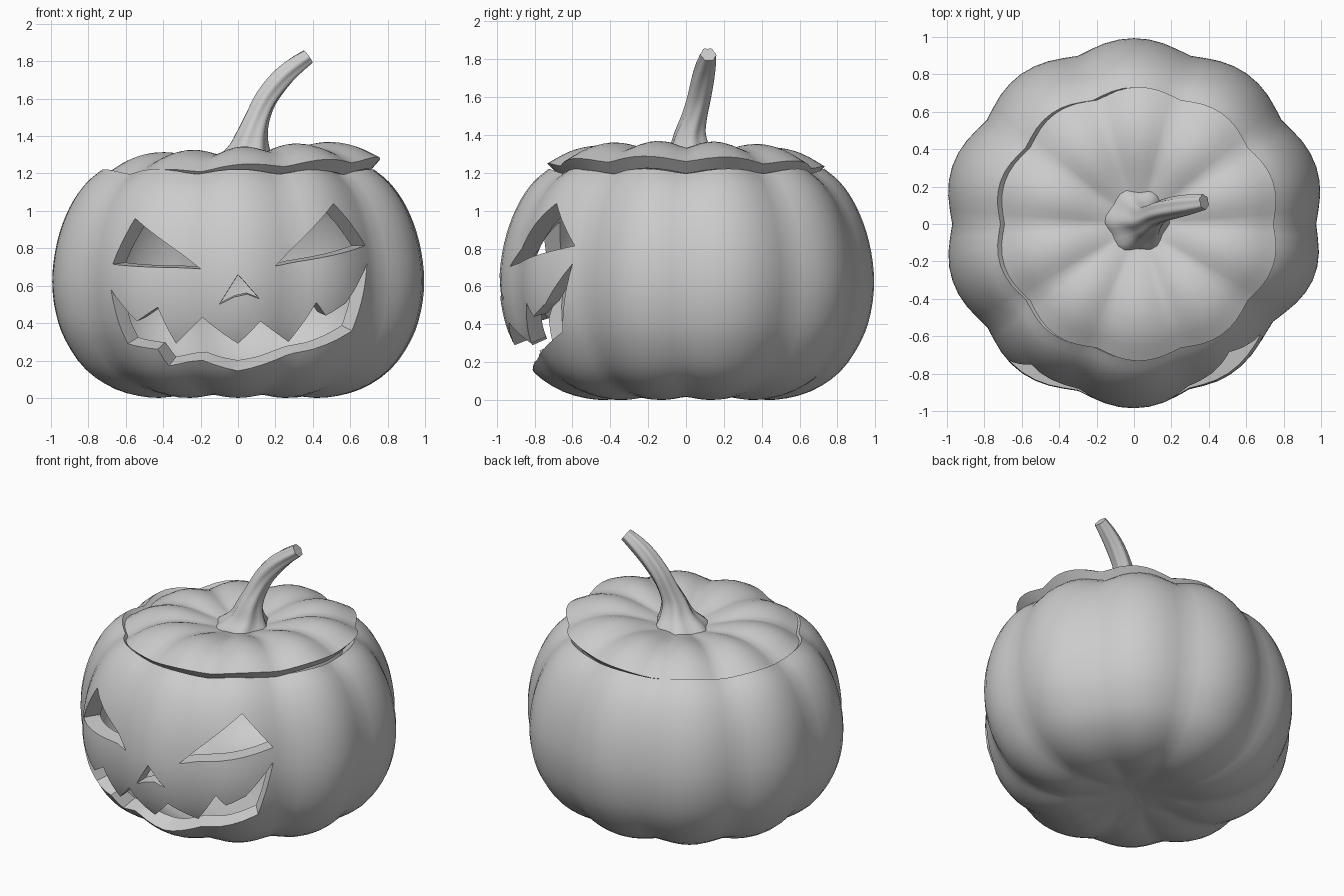
import bpy, bmesh, math
from mathutils import Vector

if "Cube" in bpy.data.objects:
    bpy.data.objects.remove(bpy.data.objects["Cube"])

SEG = 80        # 10 ribs, 8 segments each
Y_SCALE = 0.968


def bulge(a):
    """0 in a groove, about 1 on the crown of a rib."""
    return math.sqrt(math.sin(5 * a) ** 2 + 0.02)


def lobe(a, skew=1):
    """Ribbed radius; the body is flatter at the front right."""
    dip = math.degrees(a) % 360 - 317
    lean = 0.004 * math.cos(a - 1.3) - 0.06 * math.exp(-(dip / 22) ** 2)
    return (0.965 + 0.057 * bulge(a)) * (1 + skew * lean)


def smooth_profile(pts, n=3):
    """Catmull-Rom through the profile points."""
    v = [Vector(p) for p in pts]
    v = [2 * v[0] - v[1]] + v + [2 * v[-1] - v[-2]]
    out = []
    for i in range(1, len(v) - 2):
        a, b, c, d = v[i - 1:i + 3]
        for k in range(n):
            t = k / n
            out.append(0.5 * (2 * b + (c - a) * t + (2 * a - 5 * b + 4 * c - d) * t * t
                              + (3 * b - a - 3 * c + d) * t ** 3))
    return out + [v[-2]]


def make_object(name, bm):
    bmesh.ops.recalc_face_normals(bm, faces=bm.faces)
    me = bpy.data.meshes.new(name)
    bm.to_mesh(me)
    bm.free()
    ob = bpy.data.objects.new(name, me)
    bpy.context.collection.objects.link(ob)
    return ob


def select(ob):
    bpy.ops.object.select_all(action='DESELECT')
    ob.select_set(True)
    bpy.context.view_layer.objects.active = ob


def loft(bm, rings):
    for a, b in zip(rings, rings[1:]):
        n = max(len(a), len(b))
        for i in range(n):
            j = (i + 1) % n
            if len(a) == 1:
                bm.faces.new((a[0], b[i], b[j]))
            elif len(b) == 1:
                bm.faces.new((a[i], a[j], b[0]))
            else:
                bm.faces.new((a[i], a[j], b[j], b[i]))


def ribbed_lathe(name, profile, skew):
    """Profile points are (radius, height, groove drop)."""
    bm = bmesh.new()
    rings = []
    for r, z, drop in profile:
        if r < 1e-4:
            rings.append([bm.verts.new((0, 0, z))])
            continue
        ring = []
        for i in range(SEG):
            a = 2 * math.pi * i / SEG
            q = r * lobe(a, skew)
            ring.append(bm.verts.new((q * math.cos(a), Y_SCALE * q * math.sin(a),
                                      z - drop * (1 - bulge(a)))))
        rings.append(ring)
    loft(bm, rings)
    return make_object(name, bm)


# Hollow body
outer = smooth_profile([(0, .06, 0), (.16, .04, 0), (.33, .012, -.015), (.48, .002, -.02),
                        (.66, .045, -.02), (.82, .15, -.01), (.93, .31, 0), (.982, .46, 0),
                        (1, .62, 0), (.985, .78, 0), (.945, .93, 0), (.885, 1.06, .01),
                        (.815, 1.155, .02), (.735, 1.222, .03)])
inner = smooth_profile([(.66, 1.14, .03), (.78, 1.03, .01), (.87, .82, 0), (.9, .6, 0),
                        (.87, .4, 0), (.75, .22, 0), (.55, .12, 0), (.3, .12, 0), (0, .14, 0)], 2)
body = ribbed_lathe("pumpkin_body", outer + inner, 1)


def front_y(x, z):
    """Depth of the outer skin at a point of the front view."""
    side = [p for p in outer if p.x > 0.5]
    r = 1.0
    for p, q in zip(side, side[1:]):
        if p.y <= z <= q.y:
            r = p.x + (q.x - p.x) * (z - p.y) / (q.y - p.y)
    y = -0.7
    for _ in range(4):
        s = r * lobe(math.atan2(y, x))
        y = -math.sqrt(max(s * s - x * x, 0.01))
    return y * Y_SCALE


def carve(name, pts, apex_z):
    """Cut a front-view outline, tapering toward the pumpkin's axis."""
    bm = bmesh.new()
    apex = Vector((0, 0, apex_z))
    rings = []
    for plane in (-1.4, -0.3):
        ring = []
        for x, z in pts:
            d = Vector((x, front_y(x, z), z)) - apex
            ring.append(bm.verts.new(apex + d * (plane / d.y)))
        rings.append(ring)
        bm.faces.new(ring)
    loft(bm, rings)
    cutter = make_object(name, bm)
    cutter.hide_render = True
    select(body)
    mod = body.modifiers.new(name, 'BOOLEAN')
    mod.operation = 'DIFFERENCE'
    mod.solver = 'EXACT'
    mod.object = cutter
    bpy.ops.object.modifier_apply(modifier=name)
    bpy.data.objects.remove(cutter)


# Carved face
carve("left_eye_cut", [(-.55, .96), (-.67, .715), (-.2, .69)], .8)
carve("right_eye_cut", [(.51, 1.04), (.2, .705), (.68, .815)], .82)
carve("nose_cut", [(0, .66), (-.1, .5), (-.02, .54), (.05, .555), (.115, .53)], .64)
carve("mouth_cut", [(-.68, .58), (-.54, .41), (-.43, .485), (-.33, .29), (-.19, .43),
                    (0, .29), (.12, .41), (.27, .3), (.42, .51), (.47, .44), (.58, .51),
                    (.69, .72), (.61, .36), (.4, .26), (.3, .24), (0, .145), (-.19, .2),
                    (-.37, .17), (-.43, .26), (-.59, .29)], .65)

# Lid, slightly tilted so it overhangs on the right
lid_top = smooth_profile([(0, 1.24, 0), (.12, 1.26, 0), (.25, 1.3, .02), (.38, 1.335, .035),
                          (.5, 1.34, .04), (.62, 1.31, .035), (.74, 1.245, .03)])
lid_under = [Vector(p) for p in [(.68, 1.185, .03), (.58, 1.23, .03), (.4, 1.25, .03),
                                 (.2, 1.2, .02), (0, 1.16, 0)]]
lid = ribbed_lathe("lid", lid_top + lid_under, 0)
pivot = Vector((0, 0, 1.25))
lid.rotation_euler = (math.radians(-0.6), math.radians(-3.5), 0)
lid.location = pivot - lid.rotation_euler.to_matrix() @ pivot + Vector((.025, 0, -.003))

# Curved, fluted stem
path = smooth_profile([(.02, .02, 1.22, .19), (.025, .02, 1.27, .16), (.055, .02, 1.33, .11),
                       (.075, .022, 1.41, .08), (.105, .045, 1.5, .063), (.15, .07, 1.6, .058),
                       (.225, .09, 1.7, .056), (.3, .105, 1.77, .05), (.375, .118, 1.825, .04)])
bm = bmesh.new()
rings = []
for k, p in enumerate(path):
    t = (path[min(k + 1, len(path) - 1)] - path[max(k - 1, 0)]).to_3d().normalized()
    t = Vector((0, 0, 1)).lerp(t, min(1, max(0, (p.z - 1.3) / .3))).normalized()
    u = Vector((0, 1, 0)).cross(t).normalized()
    w = t.cross(u)
    ring = []
    for i in range(30):
        a = 2 * math.pi * i / 30
        r = p[3] * (1 + .08 * math.cos(6 * a + 0.5))
        b = a + k * 0.03
        ring.append(bm.verts.new(p.to_3d() + r * (math.cos(b) * u + math.sin(b) * w)))
    rings.append(ring)
loft(bm, rings)
bm.faces.new(rings[0])
bm.faces.new(rings[-1])
stem = make_object("stem", bm)

for ob in (body, lid, stem):
    select(ob)
    bpy.ops.object.shade_smooth_by_angle(angle=math.radians(45))
